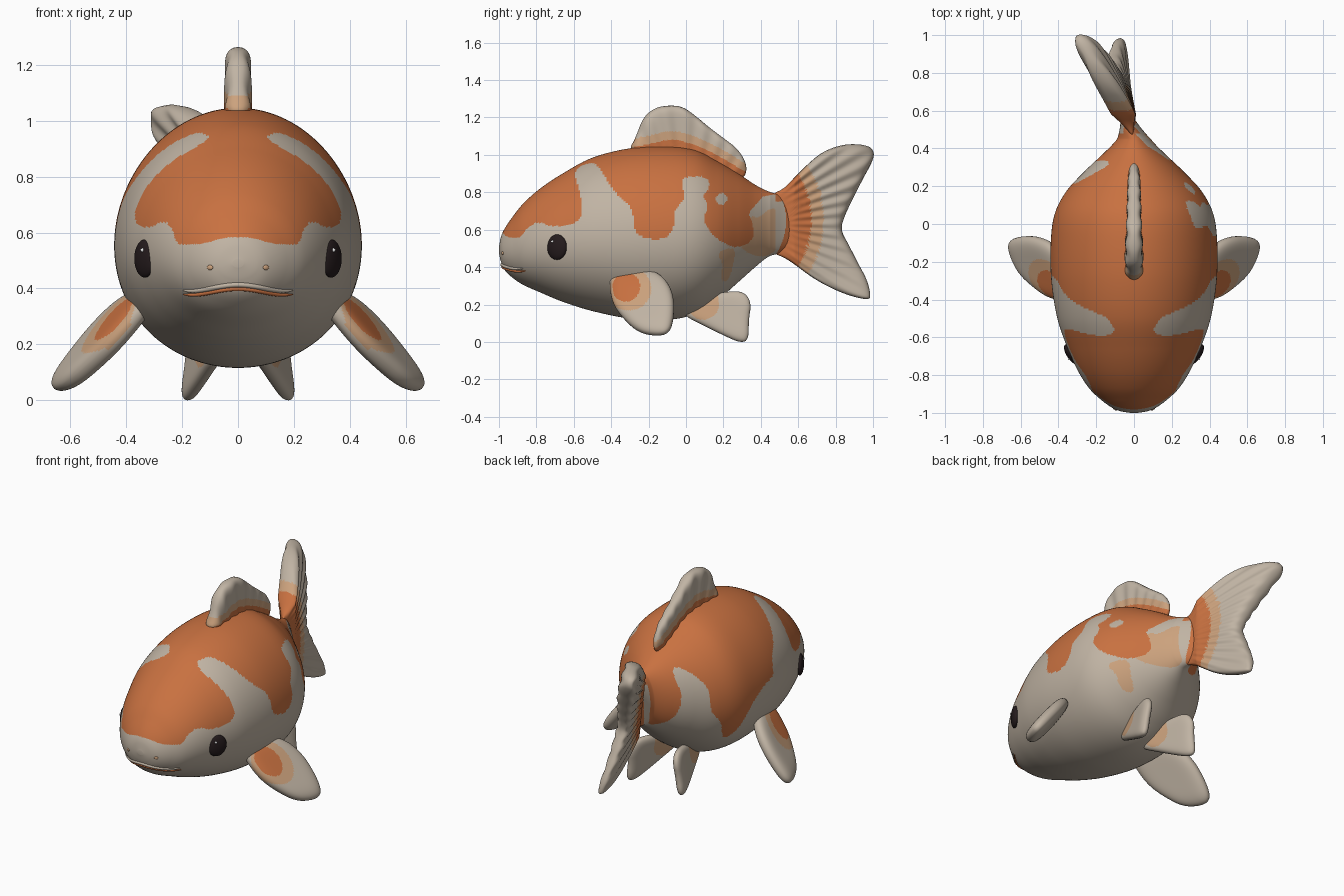
import bpy, bmesh, math
from mathutils import Vector
from mathutils.bvhtree import BVHTree

if "Cube" in bpy.data.objects:
    bpy.data.objects.remove(bpy.data.objects["Cube"])

# Materials (index order shared by every part)
BEIGE, ORANGE, TAN, DARK, WHITE = range(5)
MATS = []
for name, col in (("beige", (.53, .455, .37)), ("orange", (.58, .165, .052)), ("tan", (.60, .36, .205)),
                  ("eye dark", (.018, .011, .012)), ("eye highlight", (.85, .85, .85))):
    m = bpy.data.materials.new(name)
    m.diffuse_color = (*col, 1)
    m.use_nodes = True
    m.node_tree.nodes["Principled BSDF"].inputs["Base Color"].default_value = m.diffuse_color
    MATS.append(m)


def finish(name, bm):
    """Turn a bmesh into a smooth object carrying the shared materials."""
    bmesh.ops.recalc_face_normals(bm, faces=bm.faces)
    for f in bm.faces:
        f.smooth = True
    me = bpy.data.meshes.new(name)
    bm.to_mesh(me)
    bm.free()
    for m in MATS:
        me.materials.append(m)
    ob = bpy.data.objects.new(name, me)
    bpy.context.collection.objects.link(ob)
    return ob


def chaikin(pts, n):
    """Round a closed outline by cutting its corners."""
    for _ in range(n):
        out = []
        for (a, b), (c, d) in zip(pts, pts[1:] + pts[:1]):
            out += [(.75 * a + .25 * c, .75 * b + .25 * d), (.25 * a + .75 * c, .25 * b + .75 * d)]
        pts = out
    return pts


def inside(y, z, poly):
    hit = False
    for (a, b), (c, d) in zip(poly, poly[1:] + poly[:1]):
        if (b > z) != (d > z) and y < a + (z - b) * (c - a) / (d - b):
            hit = not hit
    return hit


# Body sections: y, top, bottom, half width
ROWS = [(-1, .505, .475, .02), (-.99, .56, .43, .075), (-.97, .605, .385, .12), (-.93, .665, .345, .175),
        (-.87, .74, .305, .237), (-.78, .82, .265, .295), (-.66, .90, .215, .35), (-.5, .985, .165, .405),
        (-.3, 1.035, .125, .437), (-.1, 1.045, .118, .44), (.05, 1.025, .15, .42), (.17, .965, .225, .36),
        (.28, .90, .32, .26), (.37, .84, .40, .165), (.44, .805, .455, .097), (.5, .785, .475, .06),
        (.57, .74, .51, .03)]


def spline(i, t):
    p = [ROWS[min(max(i + k, 0), len(ROWS) - 1)] for k in (-1, 0, 1, 2)]
    return [.5 * (2 * b + (c - a) * t + (2 * a - 5 * b + 4 * c - d) * t * t + (3 * b - a - 3 * c + d) * t ** 3)
            for a, b, c, d in zip(*p)]


# Tail sweep and colour bands, shared by the body end and the tail fin
def tail_place(y, z, h):
    k = max(0, y - .45) / .55
    return (h - k * (.075 + .205 * (z - .25) / .75), y, z)


def tail_colour(y, z, side=1):
    r = math.hypot(y - .2, z - .65)
    if r < .335 and z < .75:
        return BEIGE
    return ORANGE if r < .47 else TAN if r < .535 else BEIGE


def tail_thick(y, z):
    base = .048 + .014 * max(-1, min(1, (z - .6) * 4))
    return base * max(.15, min(1, (y - .46) / .12))


# Colour patches on the flanks, drawn in (y, z)
head = [(-1.1, .60), (-.985, .59), (-.96, .56), (-.90, .555), (-.875, .57), (-.85, .61), (-.79, .645),
        (-.72, .615), (-.6, .63), (-.555, .67), (-.555, .75), (-.575, .82), (-.595, .9), (-.58, .93),
        (-.54, .952), (-.48, .957), (-.42, .86), (-.38, .80), (-.32, .75), (-.285, .70), (-.28, .62)]
right_rear = [(-.25, .56), (-.15, .545), (-.08, .57), (-.06, .65), (-.06, .71), (0, .77), (-.03, .85),
              (0, .885), (.11, .885), (.13, .83), (.085, .78), (.12, .73), (.09, .65), (.14, .57),
              (.2, .53), (.27, .5), (.36, .54), (.36, .63), (.33, .69), (.38, .74), (.42, .79), (.6, .78),
              (.6, 1.2), (-1.1, 1.2)]
left_rear = [(-.18, .6), (-.08, .55), (-.01, .46), (.03, .36), (.08, .32), (.12, .37), (.15, .46), (.2, .52),
             (.22, .6), (.21, .68), (.25, .77), (.31, .83), (.34, .78), (.33, .64), (.36, .5), (.42, .46),
             (.47, .5), (.5, .7), (.6, .78), (.6, 1.2), (-1.1, 1.2)]
ORANGE_R, ORANGE_L = chaikin(head + right_rear, 1), chaikin(head + left_rear, 1)
PEDUNCLE = chaikin([(.28, .52), (.34, .68), (.39, .66), (.45, .72), (.50, .7), (.50, .5), (.42, .45), (.33, .47)], 2)
DRIP = chaikin([(.16, .48), (.27, .51), (.25, .4), (.225, .32), (.18, .33), (.2, .42)], 2)


def body_colour(c):
    if c.z < .3:
        return BEIGE
    if c.y > .48:
        return tail_colour(c.y, c.z)
    if c.x > 0 and math.hypot(c.y - .19, c.z - .765) < .03:
        return BEIGE
    if inside(c.y, c.z, ORANGE_R if c.x > 0 else ORANGE_L):
        return ORANGE
    if c.x > 0 and (inside(c.y, c.z, PEDUNCLE) or inside(c.y, c.z, DRIP)):
        return TAN
    return BEIGE


# Body
SEG, STEPS = 240, 18
bm = bmesh.new()
rings = []
for i in range(len(ROWS) - 1):
    for k in range(STEPS):
        y, top, bot, w = spline(i, k / STEPS)
        rings.append([bm.verts.new(tail_place(y, (top + bot) / 2 + (top - bot) / 2 * math.cos(a),
                                              w * math.sin(a) * (1 - .06 * math.cos(a))))
                      for a in (2 * math.pi * j / SEG for j in range(SEG))])
for a, b in zip(rings, rings[1:]):
    for j in range(SEG):
        bm.faces.new((a[j], a[j - 1], b[j - 1], b[j]))
bm.faces.new(rings[0])
bm.faces.new(rings[-1])
for f in bm.faces:
    f.material_index = body_colour(f.calc_center_median())
bm.normal_update()
SURFACE = BVHTree.FromBMesh(bm)
finish("body", bm)


def fin(name, outline, centre, thick, place, colour, ribs=0, root=(0, 0), edge=6, n=32):
    """Padded fin: rings shrink from outline to centre, thickness fades at the rim, ribs fan from root."""
    pts = chaikin(outline, 3)
    cy, cz = centre
    bm = bmesh.new()
    info = {}

    def vert(p, s, side):
        y, z = cy + (p[0] - cy) * s, cz + (p[1] - cz) * s
        h = side * thick(y, z) * math.sqrt(max(0, 1 - s ** edge))
        if ribs:
            fade = max(0, min(1, (math.hypot(y - root[0], z - root[1]) - .25) / .15))
            h *= 1 + .09 * fade * math.cos(ribs * math.atan2(z - root[1], y - root[0]))
        v = bm.verts.new(place(y, z, h))
        info[v] = (y, z)
        return v

    rim = [vert(p, 1, 1) for p in pts]
    for side in (1, -1):
        prev = rim
        for i in range(n - 1, 0, -1):
            s = .6 * math.sin(math.pi / 2 * i / n) + .4 * i / n
            ring = [vert(p, s, side) for p in pts]
            new = [bm.faces.new((prev[j - 1], prev[j], ring[j], ring[j - 1])) for j in range(len(pts))]
            prev = ring
            for f in new:
                y, z = (sum(info[v][k] for v in f.verts) / 4 for k in (0, 1))
                f.material_index = colour(y, z, side)
        mid = vert((cy, cz), 0, side)
        for j in range(len(pts)):
            bm.faces.new((prev[j - 1], prev[j], mid)).material_index = colour(cy, cz, side)
    return finish(name, bm)


# Dorsal fin
def dorsal_colour(y, z, side):
    edge = 1.08 - .7 * max(0, y + .05) ** 1.4 - .22 * max(0, -.1 - y)
    return ORANGE if z < edge else TAN if z < edge + .045 else BEIGE


fin("dorsal_fin", [(-.31, 1.02), (-.27, 1.09), (-.23, 1.2), (-.17, 1.25), (-.1, 1.265), (-.02, 1.26), (.05, 1.21),
                   (.12, 1.15), (.2, 1.09), (.28, 1.03), (.325, .95), (.32, .89), (.28, .86), (0, 1.0), (-.2, 1.01)],
    (0, 1.07), lambda y, z: .047 - .035 * (y + .2), lambda y, z, h: (h, y, z), dorsal_colour, 36, (0, .6), 10)

# Tail fin, swept towards -x
fin("tail_fin", [(.45, .79), (.52, .815), (.58, .88), (.65, .95), (.72, 1.01), (.8, 1.045), (.88, 1.06), (.98, 1.05),
                 (1.01, 1.01), (.99, .95), (.95, .88), (.9, .78), (.85, .68), (.825, .6), (.87, .52), (.92, .42),
                 (.97, .33), (.99, .24), (.97, .225), (.88, .245), (.78, .285), (.68, .34), (.6, .40), (.53, .45),
                 (.45, .48)],
    (.5, .63), tail_thick, tail_place, tail_colour, 56, (.3, .63), 16)


# Paired fins
def pectoral_colour(y, z, side):
    if side < 0:
        return BEIGE
    r = math.hypot(y + .31, (z - .27) * .95)
    return ORANGE if r < .075 else TAN if math.hypot(y + .29, z - .26) < .115 else BEIGE


def pelvic_colour(y, z, side):
    return TAN if math.hypot(y - .1, z - .2) < .085 else BEIGE


for sx, word in ((1, "right"), (-1, "left")):
    fin(word + "_pectoral_fin",
        [(-.41, .29), (-.4, .37), (-.3, .385), (-.19, .385), (-.11, .34), (-.065, .25), (-.065, .13), (-.09, .05),
         (-.16, .035), (-.26, .055), (-.34, .13), (-.39, .2)],
        (-.23, .21), lambda y, z: .042,
        lambda y, z, h: (sx * (.385 + (.33 - z) * .8 + (y + .25) * .34 + h * .75), y - h * .25, z + h * .6),
        pectoral_colour)
    fin(word + "_pelvic_fin",
        [(-.03, .15), (.02, .22), (.12, .25), (.22, .27), (.31, .27), (.35, .21), (.335, .12), (.335, .01),
         (.29, -.005), (.2, .035), (.1, .085)],
        (.19, .15), lambda y, z: .03,
        lambda y, z, h: (sx * (.08 + .27 * y - .14 * (z - .15) + h * .95), y - h * .26, max(0, z + h * .13)),
        pelvic_colour)


# Eyes, highlights and nostrils
def ball(name, loc, radii, mat, turn=0):
    bm = bmesh.new()
    bmesh.ops.create_uvsphere(bm, u_segments=32, v_segments=20, radius=1)
    bmesh.ops.scale(bm, vec=radii, verts=bm.verts)
    for f in bm.faces:
        f.material_index = mat
    ob = finish(name, bm)
    ob.location = loc
    ob.rotation_euler.z = turn


def front_point(x, z):
    return SURFACE.ray_cast(Vector((x, -2, z)), Vector((0, 1, 0)))[0]


TILT = math.radians(32)
for sx, word in ((1, "right"), (-1, "left")):
    eye = Vector((sx * .333, -.69, .507))
    ball(word + "_eye", eye, (.024, .06, .068), DARK, -sx * TILT)
    n, t = Vector((sx * math.cos(TILT), -math.sin(TILT), 0)), Vector((sx * math.sin(TILT), math.cos(TILT), 0))
    ball(word + "_eye_highlight", eye + n * .02 - t * .016 + Vector((0, 0, .03)), (.007, .007, .007), WHITE)
    ball(word + "_nostril", front_point(sx * .1, .475), (.012, .005, .009), TAN, sx * .5)


# Mouth: padded upper lip over an orange lip line
def lip(name, dz, radius, mat):
    cu = bpy.data.curves.new(name, 'CURVE')
    cu.dimensions, cu.bevel_depth, cu.bevel_resolution = '3D', radius, 4
    cu.use_fill_caps = True
    sp = cu.splines.new('POLY')
    sp.points.add(40)
    for i, p in enumerate(sp.points):
        x = -.195 + .39 * i / 40
        z = .39 + .012 * math.cos(x * 17) + .08 * max(0, abs(x) - .15)
        p.co = (*front_point(x, z + dz), 1)
        p.radius = max(.25, math.sqrt(max(0, 1 - (x / .2) ** 4)))
    tmp = bpy.data.objects.new(name + "_path", cu)
    bm = bmesh.new()
    bm.from_mesh(tmp.to_mesh())
    for f in bm.faces:
        f.material_index = mat
    tmp.to_mesh_clear()
    bpy.data.objects.remove(tmp)
    finish(name, bm)


lip("upper_lip", .011, .009, BEIGE)
lip("mouth_line", -.003, .008, ORANGE)
